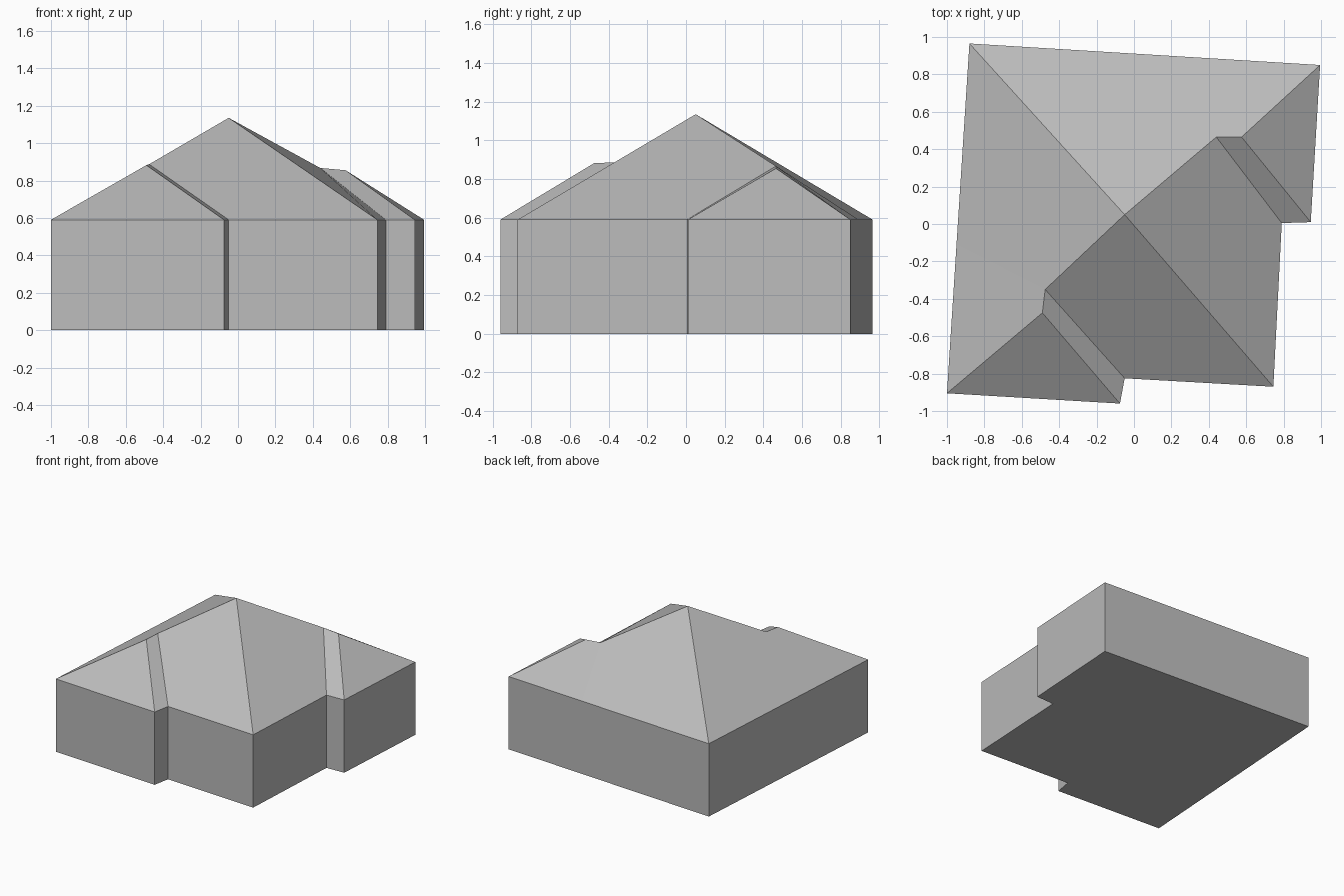
import bpy

cube = bpy.data.objects.get("Cube")
if cube:
    bpy.data.objects.remove(cube)

EAVE = 0.59

grey = bpy.data.materials.new("plain grey")
grey.use_nodes = True
color = (0.5, 0.5, 0.5, 1)
grey.diffuse_color = color
grey.node_tree.nodes["Principled BSDF"].inputs["Base Color"].default_value = color


def add_part(name, verts, faces):
    mesh = bpy.data.meshes.new(name)
    mesh.from_pydata(verts, [], faces)
    mesh.materials.append(grey)
    mesh.update()
    obj = bpy.data.objects.new(name, mesh)
    bpy.context.collection.objects.link(obj)
    return obj


# Footprint, counter-clockwise, with two shallow steps
footprint = {
    "left_front": (-1.0, -0.905),
    "step_front_out": (-0.075, -0.96),
    "step_front_in": (-0.05, -0.825),
    "right_front": (0.745, -0.87),
    "step_side_in": (0.79, 0.005),
    "step_side_out": (0.945, 0.01),
    "right_back": (0.995, 0.85),
    "back_joint": (0.31, 0.892),
    "left_back": (-0.88, 0.965),
    "left_joint": (-0.949, -0.11),
}

# Roof peaks: the apex and the two wing ridges
peaks = {
    "apex": (-0.05, 0.05, 1.135),
    "side_ridge_in": (0.44, 0.465, 0.867),
    "side_ridge_out": (0.575, 0.465, 0.855),
    "front_ridge_in": (-0.475, -0.35, 0.887),
    "front_ridge_out": (-0.49, -0.475, 0.882),
}

# Roof slopes
slopes = [
    "left_front step_front_out front_ridge_out",
    "step_front_out step_front_in front_ridge_in front_ridge_out",
    "step_front_in right_front apex front_ridge_in",
    "right_front step_side_in side_ridge_in apex",
    "step_side_in step_side_out side_ridge_out side_ridge_in",
    "step_side_out right_back side_ridge_out",
    "right_back back_joint side_ridge_in side_ridge_out",
    "back_joint left_back apex side_ridge_in",
    "left_back left_joint front_ridge_in apex",
    "left_joint left_front front_ridge_out front_ridge_in",
]

names = list(footprint) + list(peaks)
eaves = [(x, y, EAVE) for x, y in footprint.values()]
add_part("roof", eaves + list(peaks.values()),
         [[names.index(n) for n in s.split()] for s in slopes])

# Walls and floor
n = len(footprint)
ground = [(x, y, 0) for x, y in footprint.values()]
add_part("walls", ground + eaves,
         [(i, (i + 1) % n, (i + 1) % n + n, i + n) for i in range(n)])
add_part("floor", ground, [list(reversed(range(n)))])
